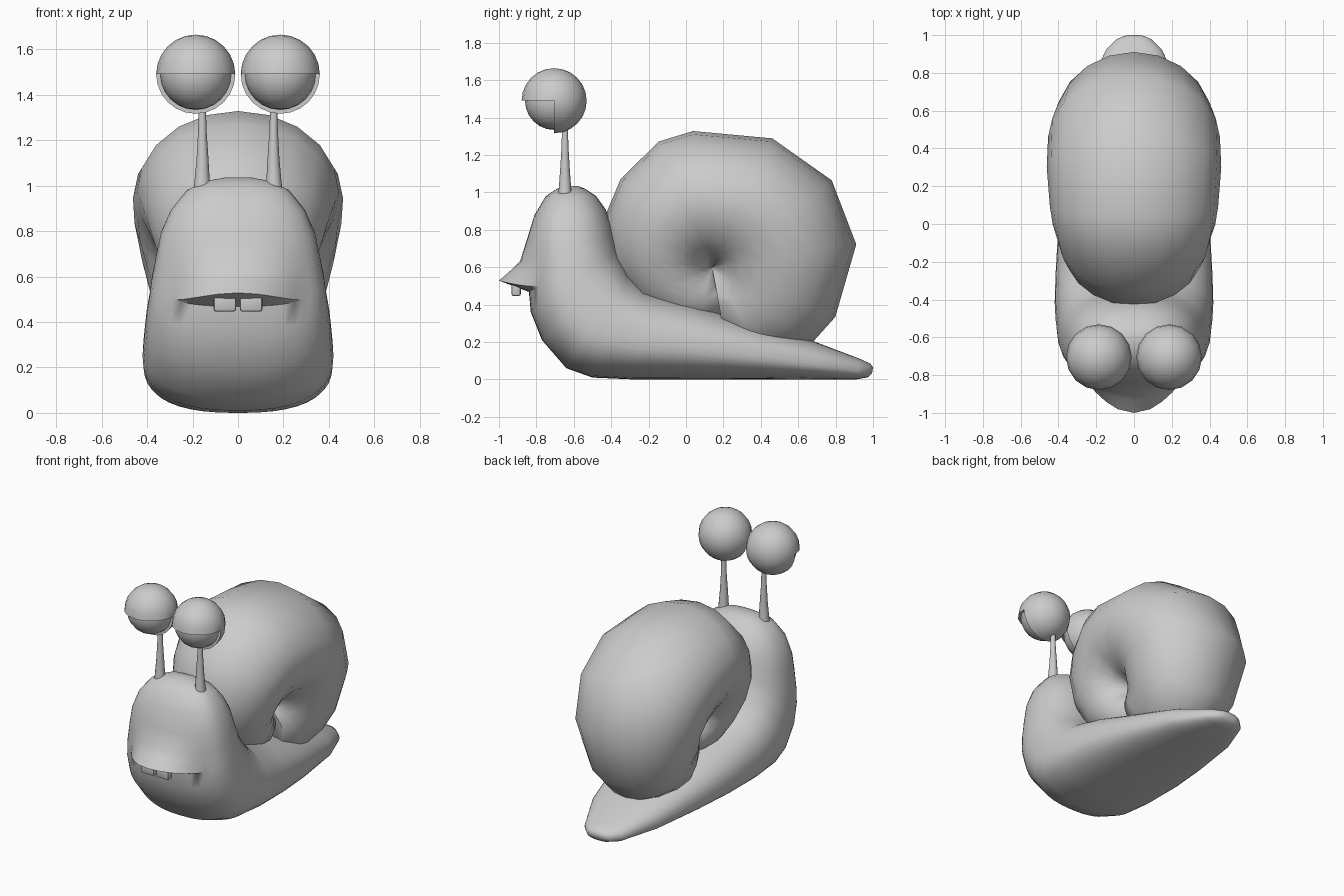
import bpy, bmesh, math
from mathutils import Vector

if "Cube" in bpy.data.objects:
    bpy.data.objects.remove(bpy.data.objects["Cube"])

grey = bpy.data.materials.new("plain grey")
grey.diffuse_color = (0.6, 0.6, 0.6, 1)
grey.use_nodes = True
grey.node_tree.nodes["Principled BSDF"].inputs["Base Color"].default_value = grey.diffuse_color


def finish(name, bm, angle=50):
    bmesh.ops.remove_doubles(bm, verts=bm.verts, dist=0.0005)
    bmesh.ops.recalc_face_normals(bm, faces=bm.faces)
    me = bpy.data.meshes.new(name)
    bm.to_mesh(me)
    bm.free()
    ob = bpy.data.objects.new(name, me)
    bpy.context.collection.objects.link(ob)
    me.materials.append(grey)
    bpy.ops.object.select_all(action='DESELECT')
    ob.select_set(True)
    bpy.context.view_layer.objects.active = ob
    bpy.ops.object.shade_smooth_by_angle(angle=math.radians(angle))
    return ob


def loft(rows):
    bm = bmesh.new()
    rings = [[bm.verts.new(p) for p in row] for row in rows]
    n = len(rings[0])
    for a, b in zip(rings, rings[1:]):
        for i in range(n):
            j = (i + 1) % n
            bm.faces.new((a[i], a[j], b[j], b[i]))
    bm.faces.new(rings[0])
    bm.faces.new(rings[-1])
    return bm


def spow(v, p):
    return math.copysign(abs(v) ** p, v)


# Body: sections from tail to crown
# (sole y, z, back y, z, half width, lip push forward, lip push up)
sections = [
    (0.995, 0.035, 1.00, 0.065, 0.045, 0, 0),
    (0.975, 0.012, 0.985, 0.085, 0.09, 0, 0),
    (0.91, 0.00, 0.93, 0.11, 0.15, 0, 0),
    (0.66, 0.00, 0.68, 0.205, 0.265, 0, 0),
    (0.30, 0.00, 0.24, 0.335, 0.355, 0, 0),
    (0.00, 0.00, 0.00, 0.415, 0.40, 0, 0),
    (-0.28, 0.00, -0.23, 0.48, 0.415, 0, 0),
    (-0.50, 0.01, -0.31, 0.57, 0.42, 0, 0),
    (-0.64, 0.06, -0.33, 0.62, 0.415, 0, 0),
    (-0.77, 0.21, -0.35, 0.66, 0.405, 0, 0),
    (-0.83, 0.36, -0.36, 0.69, 0.39, 0, 0),
    (-0.84, 0.468, -0.37, 0.73, 0.38, 0, 0),
    (-0.84, 0.468, -0.37, 0.73, 0.38, 0.16, 0.06),
    (-0.84, 0.54, -0.378, 0.755, 0.37, 0.095, 0.045),
    (-0.84, 0.62, -0.385, 0.78, 0.36, 0.048, 0.01),
    (-0.835, 0.75, -0.40, 0.84, 0.34, 0.015, 0),
    (-0.81, 0.88, -0.43, 0.91, 0.295, 0, 0),
    (-0.75, 0.98, -0.48, 0.98, 0.225, 0, 0),
    (-0.69, 1.02, -0.54, 1.02, 0.14, 0, 0),
    (-0.64, 1.035, -0.58, 1.035, 0.06, 0, 0),
]
rows = []
for by, bz, ty, tz, w, push, lift in sections:
    row = []
    for k in range(40):
        a = 2 * math.pi * k / 40
        c, s = math.cos(a), math.sin(a)
        v = 0.43 + (0.57 if s > 0 else 0.43) * spow(s, 0.85)
        x = w * spow(c, 0.8)
        # overhanging lip, fading out at the corners of the mouth
        f = math.cos(math.pi / 2 * min(1, abs(x) / 0.285)) if s < 0 else 0
        row.append((x, by + (ty - by) * v - push * f, bz + (tz - bz) * v + lift * f))
    rows.append(row)
finish("body", loft(rows), 60)

# Shell: tube coiled around a sideways axis (angle, outer radius, half width)
coil = [(-80, 0.42, 0.23), (-60, 0.57, 0.28), (-37, 0.67, 0.33), (-22, 0.71, 0.37),
        (9, 0.78, 0.42), (36, 0.79, 0.455), (65, 0.76, 0.462), (98, 0.735, 0.445),
        (113, 0.73, 0.43), (136, 0.68, 0.395), (154, 0.635, 0.365), (175, 0.56, 0.325),
        (200, 0.47, 0.28), (230, 0.39, 0.245), (255, 0.34, 0.215), (280, 0.28, 0.18)]
rows = []
for deg, r, w in coil:
    t = math.radians(deg)
    row = []
    for k in range(20):
        a = 2 * math.pi * k / 20
        d = 0.002 + (r - 0.002) * (0.5 + 0.5 * math.cos(a))
        row.append((w * math.sin(a), 0.14 + d * math.cos(t), 0.60 + d * math.sin(t)))
    rows.append(row)
finish("shell", loft(rows), 60)

for side, label in ((-1, "left"), (1, "right")):
    # Tooth
    bm = bmesh.new()
    bmesh.ops.create_cube(bm, size=1)
    for v in bm.verts:
        v.co = Vector((side * 0.058 + v.co.x * 0.1, -0.908 + v.co.y * 0.05, 0.487 + v.co.z * 0.084))
    bmesh.ops.bevel(bm, geom=bm.edges[:], offset=0.012, segments=2, affect='EDGES', profile=0.5)
    finish(label + "_tooth", bm, 40)

    # Eye stalk
    rows = []
    for x, z, r in ((0.158, 0.96, 0.042), (0.158, 1.01, 0.034), (0.156, 1.12, 0.026),
                    (0.157, 1.25, 0.018), (0.157, 1.36, 0.016)):
        rows.append([(side * x + r * math.cos(k * math.pi / 6), -0.647 + r * math.sin(k * math.pi / 6), z)
                     for k in range(12)])
    finish(label + "_stalk", loft(rows), 50)

    # Eyeball and eyelid shell with its lower front quarter open
    centre = Vector((side * 0.186, -0.705, 1.49))
    for part, r in (("_eyeball", 0.156), ("_eyelid", 0.174)):
        bm = bmesh.new()
        bmesh.ops.create_uvsphere(bm, u_segments=16, v_segments=12, radius=r)
        if part == "_eyelid":
            gap = [f for f in bm.faces
                   if f.calc_center_median().y < 0 and f.calc_center_median().z < 0]
            bmesh.ops.delete(bm, geom=gap, context='FACES')
            # flat rim joining the open border to a smaller inner border
            border = [e for e in bm.edges if e.is_boundary]
            new = bmesh.ops.extrude_edge_only(bm, edges=border)['geom']
            for v in new:
                if isinstance(v, bmesh.types.BMVert):
                    v.co *= 0.87
        bmesh.ops.translate(bm, verts=bm.verts, vec=centre)
        finish(label + part, bm, 40)
